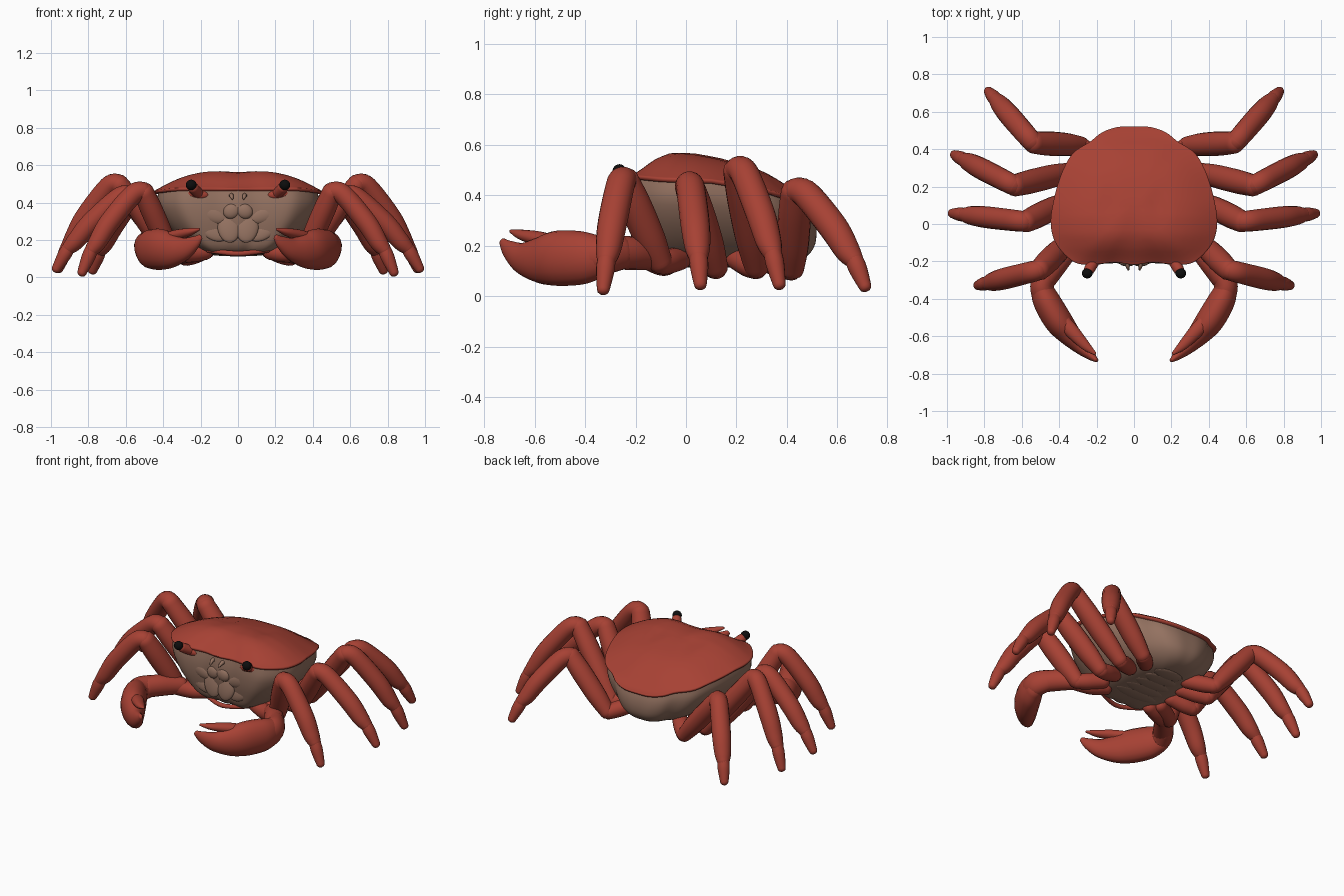
import bpy, bmesh, math
from mathutils import Vector

if "Cube" in bpy.data.objects:
    bpy.data.objects.remove(bpy.data.objects["Cube"])


def material(name, col):
    m = bpy.data.materials.new(name)
    m.diffuse_color = (*col, 1)
    m.use_nodes = True
    m.node_tree.nodes["Principled BSDF"].inputs["Base Color"].default_value = m.diffuse_color
    return m


RED = material("shell red", (0.385, 0.053, 0.034))
TAN = material("belly tan", (0.30, 0.17, 0.12))
BLACK = material("eye black", (0.004, 0.004, 0.004))


def catmull(pts, steps, closed=False):
    """Smooth a list of tuples of any size."""
    n, out = len(pts), []
    for i in range(n if closed else n - 1):
        if closed:
            a, b, c, d = (pts[(i + k) % n] for k in (-1, 0, 1, 2))
        else:
            a, b, c, d = (pts[min(max(i + k, 0), n - 1)] for k in (-1, 0, 1, 2))
        for s in range(steps):
            t = s / steps
            out.append(tuple(0.5 * (2 * q + (r - p) * t + (2 * p - 5 * q + 4 * r - u) * t * t
                                    + (3 * q - p - 3 * r + u) * t ** 3)
                             for p, q, r, u in zip(a, b, c, d)))
    if not closed:
        out.append(tuple(pts[-1]))
    return out


def lerp_table(table, v):
    for (a, p), (b, q) in zip(table, table[1:]):
        if v <= b:
            t = max(0, (v - a) / (b - a))
            return p + (q - p) * t
    return table[-1][1]


def loft(name, rings, mat, cap_start=True, cap_end=True):
    bm = bmesh.new()
    vs = [[bm.verts.new(p) for p in r] for r in rings]
    n = len(rings[0])
    for a, b in zip(vs, vs[1:]):
        for i in range(n):
            bm.faces.new((a[i], a[(i + 1) % n], b[(i + 1) % n], b[i]))
    for flag, ring in ((cap_start, vs[0]), (cap_end, vs[-1])):
        if flag:
            c = bm.verts.new(sum((v.co for v in ring), Vector()) / n)
            for i in range(n):
                bm.faces.new((ring[i], ring[(i + 1) % n], c))
    bmesh.ops.recalc_face_normals(bm, faces=bm.faces)
    me = bpy.data.meshes.new(name)
    bm.to_mesh(me)
    bm.free()
    me.materials.append(mat)
    me.polygons.foreach_set("use_smooth", [True] * len(me.polygons))
    ob = bpy.data.objects.new(name, me)
    bpy.context.collection.objects.link(ob)
    return ob


def tube(name, pts, mat=RED, side=1, ref=(0, 1, 0), wide=1.0, tall=1.0, n=18, steps=6):
    """Round-ended limb through (x, y, z, radius) points; wide is along the limb's side axis."""
    path = catmull(pts, steps)
    pos = [Vector(p[:3]) for p in path]
    rings = []

    def ring(c, d, r):
        u = Vector(ref)
        u = (u - d * u.dot(d)).normalized()
        w = d.cross(u)
        rings.append([])
        for k in range(n):
            a = 2 * math.pi * k / n
            p = c + u * (r * wide * math.cos(a)) + w * (r * tall * math.sin(a))
            rings[-1].append((p.x * side, p.y, p.z))

    last = len(pos) - 1
    for i, p in enumerate(path):
        d = (pos[min(i + 1, last)] - pos[max(i - 1, 0)]).normalized()
        r = p[3]
        if i == 0:
            for a in (80, 55, 28):
                ring(pos[i] - d * r * 0.8 * math.sin(math.radians(a)), d, r * math.cos(math.radians(a)))
        ring(pos[i], d, r)
        if i == last:
            for a in (28, 55, 80):
                ring(pos[i] + d * r * 0.8 * math.sin(math.radians(a)), d, r * math.cos(math.radians(a)))
    return loft(name, rings, mat)


def ball(name, loc, size, mat, rot=(0, 0, 0)):
    bpy.ops.mesh.primitive_uv_sphere_add(segments=24, ring_count=14, location=loc, rotation=rot)
    ob = bpy.context.object
    ob.name = name
    ob.scale = size
    ob.data.materials.append(mat)
    bpy.ops.object.shade_smooth()
    return ob


# Carapace outline (right half, back to front), then mirrored
half = [(0, .522), (.09, .518), (.17, .49), (.235, .44), (.33, .375), (.395, .25), (.435, .10), (.445, 0),
        (.425, -.09), (.37, -.165), (.30, -.212), (.20, -.215), (.10, -.205), (0, -.218)]
outline = catmull(half + [(-x, y) for x, y in half[-2:0:-1]], 4, True)
EDGE = [(-.22, .48), (-.1, .468), (.1, .462), (.3, .43), (.45, .385), (.53, .35)]
TOP = [(-.24, .51), (-.2, .53), (-.13, .562), (-.06, .574), (.04, .566), (.13, .548), (.3, .505), (.42, .46), (.53, .36)]


def shell_z(x, y, ye, s):
    z = lerp_table(TOP, y) * (1 - s ** 4) + lerp_table(EDGE, ye) * s ** 4
    z -= .17 * max(0, abs(x) - .1) ** 2 * (1 - s ** 4) * 2.2
    z -= .010 * math.exp(-(x / .06) ** 2) * max(0, 1 - abs(y + .1) / .2)
    z -= .012 * math.exp(-((abs(x) - .13) / .03) ** 2 - ((y - .1) / .09) ** 2)
    return z


rings = []
for s in (.04, .12, .22, .32, .42, .52, .62, .71, .79, .86, .92, .96, .985, 1):
    rings.append([])
    for x, y in outline:
        px, py = x * s, .1 + (y - .1) * s
        rings[-1].append((px, py, shell_z(px, py, y, s)))
for s, drop in ((1.0, .008), (.985, .016), (.93, .016)):
    rings.append([(x * s, .1 + (y - .1) * s, lerp_table(EDGE, y) - drop) for x, y in outline])
loft("carapace", rings, RED, cap_end=False)

# Pale body below the shell
rings = []
for t, sx, yf, yb in catmull([(.0, .96, -.205, .50), (.2, .965, -.215, .513), (.45, .88, -.21, .517),
                              (.7, .73, -.19, .505), (.9, .54, -.165, .46), (1, .36, -.11, .37),
                              (1.02, .1, 0, .2)], 3):
    rings.append([])
    for x, y in outline:
        f = (y + .215) / .737
        ze = lerp_table(EDGE, y) - .012
        rings[-1].append((x * sx, yf + (yb - yf) * f, ze + (.125 - ze) * t))
loft("body", rings, TAN, cap_start=False)

# Belly flap plates
for i in range(5):
    ball("belly_plate", (0, .02 + i * .075, .125), (.15 - i * .012, .05, .012), TAN)

# Mouth lip
tube("mouth_lip", [(-.16, -.12, .145, .012), (0, -.165, .128, .014), (.16, -.12, .145, .012)], RED, ref=(0, 0, 1))

for s in (1, -1):
    # Face: mouth plates, cheeks, small feelers
    ball("mouth_plate", (s * .05, -.192, .27), (.06, .022, .085), TAN, (-.15, s * .15, 0))
    ball("mouth_palp", (s * .035, -.205, .355), (.045, .022, .04), TAN, (0, s * .5, 0))
    ball("cheek", (s * .15, -.19, .34), (.10, .022, .045), TAN, (0, s * -.35, 0))
    ball("lower_cheek", (s * .13, -.176, .25), (.08, .02, .05), TAN, (-.2, s * -.5, 0))
    tube("feeler", [(.035, -.19, .44, .014), (.034, -.225, .435, .011), (.03, -.245, .42, .005)], TAN, s, (0, 0, 1), n=10)
    # Eyes in their sockets
    ball("eye_socket", (s * .215, -.2, .445), (.058, .02, .026), RED, (0, s * -.1, 0))
    tube("eye_stalk", [(.205, -.19, .445, .028), (.228, -.225, .466, .03), (.24, -.246, .48, .029)], RED, s, (0, 0, 1))
    ball("eye", (s * .25, -.264, .495), (.029, .027, .028), BLACK)

    # Walking legs: inner joint, hip, knee, foot tip
    legs = [((.22, -.02, .15), (.36, -.10, .13), (.505, -.245, .46), (.835, -.328, .025)),
            ((.22, .08, .15), (.36, .12, .11), (.58, .012, .442), (.972, .057, .045)),
            ((.20, .20, .15), (.34, .28, .11), (.64, .205, .502), (.96, .37, .045)),
            ((.16, .30, .15), (.28, .42, .105), (.54, .435, .418), (.778, .71, .037))]
    for inner, hip, knee, tip in legs:
        a, h, k, t = (Vector(v) for v in (inner, hip, knee, tip))
        tube("leg_hip", [(*a, .045), (*a.lerp(h, .6), .05), (*h, .044)], RED, s)
        tube("leg_upper", [(*h, .044), (*h.lerp(k, .3), .057), (*h.lerp(k, .7), .06), (*k, .054)], RED, s, wide=1.08)
        out = Vector((t.x - k.x, t.y - k.y, 0)).normalized()
        ankle = k.lerp(t, .76) + out * .03 + Vector((0, 0, .015))
        bend = k + out * .06 - Vector((0, 0, .018))
        # The lower leg rounds over the knee, then stays full until the ankle
        tube("leg_lower", [(*k, .052), (*bend, .055), (*(bend.lerp(ankle, .5) + out * .014), .056),
                           (*bend.lerp(ankle, .85), .049), (*ankle, .037)], RED, s, wide=1.04)
        tube("leg_foot", [(*ankle, .036), (*ankle.lerp(t, .3), .037), (*ankle.lerp(t, .7), .031), (*t, .025)], RED, s)

    # Claw arm
    tube("claw_shoulder", [(.17, -.06, .14, .045), (.26, -.09, .13, .05), (.35, -.14, .15, .05)], RED, s, (0, 0, 1))
    tube("claw_arm", [(.33, -.12, .155, .048), (.41, -.21, .17, .06), (.47, -.29, .172, .06)], RED, s, (0, 0, 1), wide=1.1)
    tube("claw_wrist", [(.455, -.255, .172, .054), (.49, -.325, .165, .064), (.485, -.38, .158, .062)], RED, s, (0, 0, 1), wide=1.25)
    # Claw hand and fixed lower finger
    tube("claw_hand", [(.495, -.34, .157, .06), (.468, -.41, .152, .075), (.41, -.51, .15, .078), (.355, -.58, .143, .066),
                       (.29, -.65, .152, .045), (.235, -.70, .185, .027), (.203, -.727, .215, .012)],
         RED, s, (0, 0, 1), wide=1.4, tall=.98)
    # Movable upper finger
    tube("claw_finger", [(.40, -.50, .20, .04), (.33, -.575, .225, .038), (.26, -.65, .243, .026),
                         (.21, -.692, .257, .009)], RED, s, (0, 0, 1), wide=.8)
